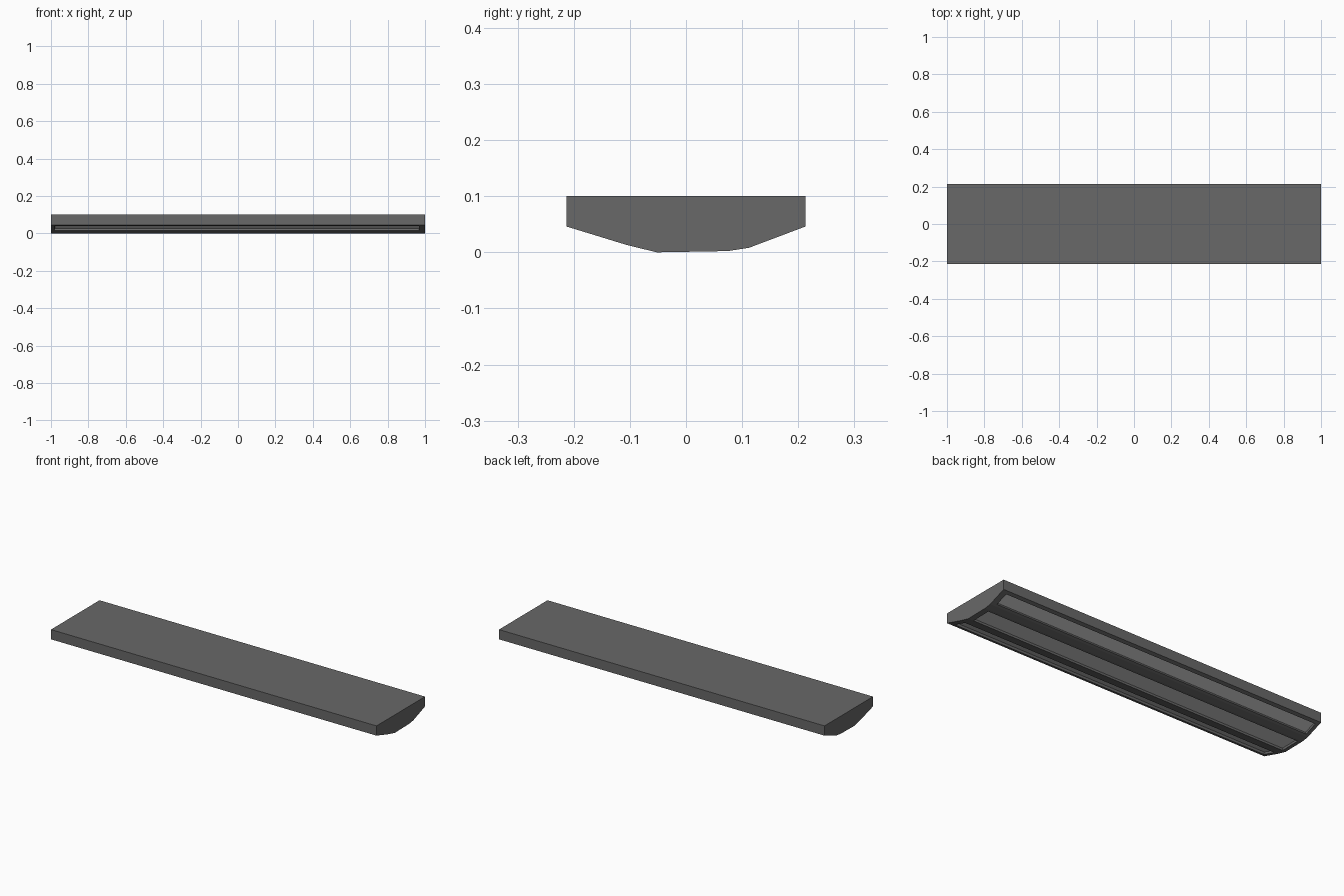
import bpy, bmesh
from mathutils import Vector

if "Cube" in bpy.data.objects:
    bpy.data.objects.remove(bpy.data.objects["Cube"])


def material(name, value):
    m = bpy.data.materials.new(name)
    m.diffuse_color = (value, value, value, 1)
    m.use_nodes = True
    m.node_tree.nodes["Principled BSDF"].inputs["Base Color"].default_value = m.diffuse_color
    return m


grey = material("housing_grey", 0.138)
light = material("light_panel", 0.6)
GREY, LIGHT = 0, 1

# Cross-section (y, z): flat top, straight sides, faceted belly
profile = [(-0.213, 0.1), (-0.213, 0.046), (-0.192, 0.0396), (-0.115, 0.016),
           (-0.105, 0.013), (-0.052, 0.0), (0.06, 0.002), (0.073, 0.002),
           (0.112, 0.008), (0.125, 0.0129), (0.194, 0.0389),
           (0.213, 0.046), (0.213, 0.1)]
panel_strips = (2, 5, 9)          # profile segments that hold a recessed panel

bm = bmesh.new()
left = [bm.verts.new((-1, y, z)) for y, z in profile]
right = [bm.verts.new((1, y, z)) for y, z in profile]
n = len(profile)
bm.faces.new(left)
bm.faces.new(right[::-1])
for i in range(n):
    j = (i + 1) % n
    f = bm.faces.new((left[i], right[i], right[j], left[j]))
    f.material_index = LIGHT if i in panel_strips else GREY
bmesh.ops.recalc_face_normals(bm, faces=bm.faces)

# Cut the ends of each panel opening
for x in (-0.98, 0.968):
    strips = [f for f in bm.faces if f.material_index == LIGHT]
    geom = list({g for f in strips for g in (f, *f.edges, *f.verts)})
    bmesh.ops.bisect_plane(bm, geom=geom, plane_co=Vector((x, 0, 0)),
                           plane_no=Vector((1, 0, 0)))

# The short end pieces join the frame, the long middles sink in as panels
openings = []
for f in bm.faces:
    if f.material_index == LIGHT:
        if abs(f.calc_center_median().x) < 0.5:
            openings.append(f)
        else:
            f.material_index = GREY
walls = bmesh.ops.inset_individual(bm, faces=openings, thickness=0.0005,
                                   depth=-0.012)["faces"]
for f in walls:
    f.material_index = GREY
for f in openings:
    f.material_index = LIGHT

mesh = bpy.data.meshes.new("light_housing")
bm.to_mesh(mesh)
bm.free()
mesh.materials.append(grey)
mesh.materials.append(light)
obj = bpy.data.objects.new("light_housing", mesh)
bpy.context.collection.objects.link(obj)
